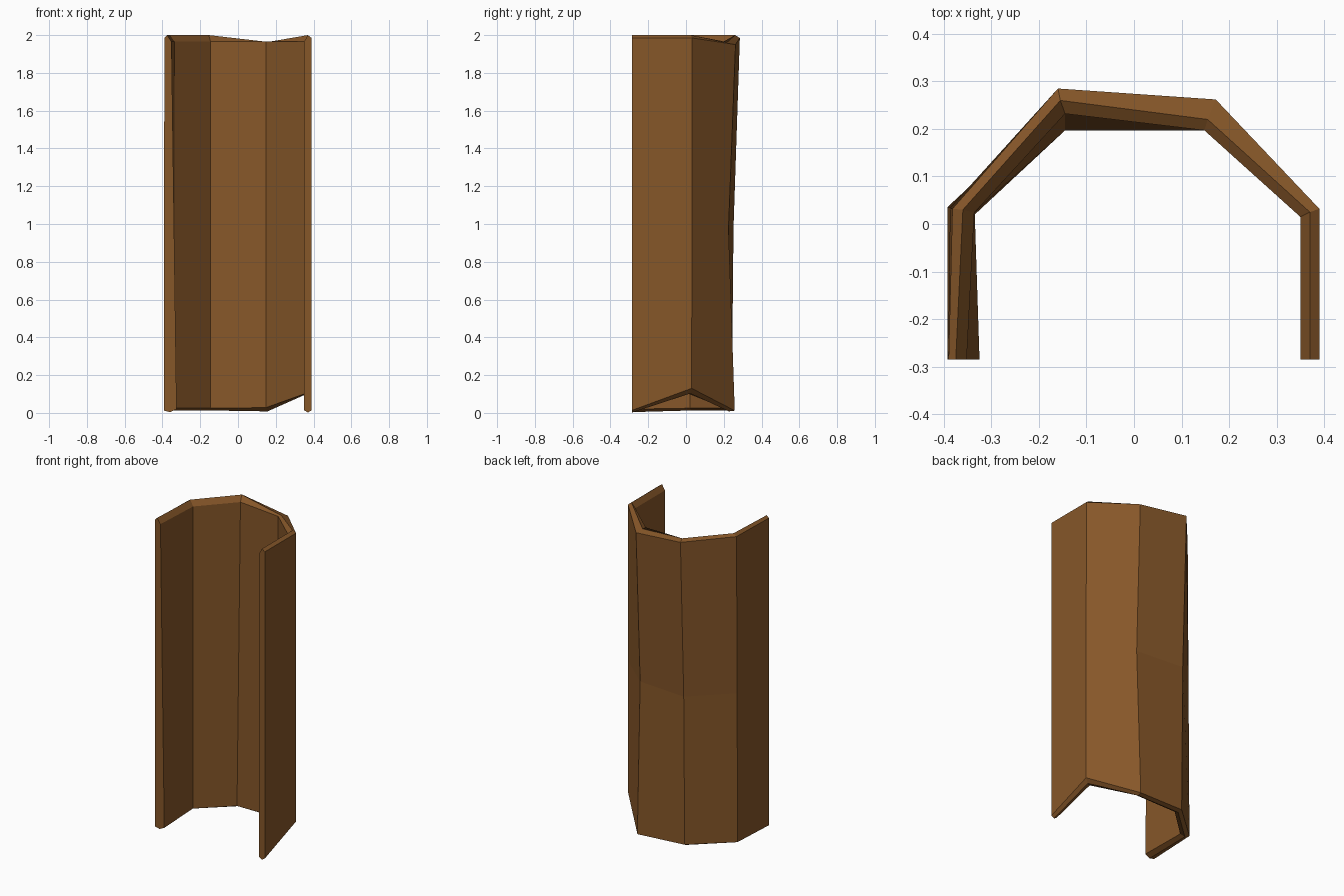
import bpy
import bmesh
from mathutils import Vector

default_cube = bpy.data.objects.get("Cube")
if default_cube:
    bpy.data.objects.remove(default_cube, do_unlink=True)


def make_material(name, colour):
    material = bpy.data.materials.new(name)
    material.use_nodes = True
    material.diffuse_color = colour
    shader = next(n for n in material.node_tree.nodes if n.type == "BSDF_PRINCIPLED")
    shader.inputs["Base Color"].default_value = colour
    shader.inputs["Roughness"].default_value = 0.9
    return material


# Edges of the bark shell, each running from the right front to the left front
FRONT = -0.285
INNER_TOP_HEIGHT = 1.965
MIDDLE_HEIGHT = 0.98
outer_top = [(-.39, FRONT, 1.985), (-.382, .032, 1.985), (-.16, .285, 1.985),
             (.172, .262, 1.95), (.39, .032, 1.985), (.39, FRONT, 1.985)]
crest_top = [(-.375, FRONT, 2), (-.36, .03, 2), (-.155, .26, 2),
             (.155, .22, 1.963), (.37, .025, 2), (.37, FRONT, 2)]
inner_top = [(-.352, FRONT), (-.336, .024), (-.145, .232),
             (.148, .197), (.35, .015), (.35, FRONT)]
inner_bottom = [(-.325, FRONT, .02), (-.335, .02, .025), (-.145, .197, .025),
                (.148, .197, .028), (.35, .015, .1), (.35, FRONT, .014)]
outer_bottom = [(-.392, FRONT, .012), (-.392, .036, .025), (-.16, .242, .025),
                (.165, .258, .012), (.39, .03, .13), (.39, FRONT, .014)]
middle_dent = [0, 0, .012, .035, 0, 0]


def cross_section(i):
    """Closed loop around the thickness of the shell at one corner."""
    top, bottom = Vector(outer_top[i]), Vector(outer_bottom[i])
    inside = Vector(inner_bottom[i])
    lower_crest = (bottom + inside) / 2 - Vector((0, 0, .012))
    middle = (top + bottom) / 2
    middle.y -= middle_dent[i]
    middle.z = MIDDLE_HEIGHT
    inside_top = Vector((*inner_top[i], INNER_TOP_HEIGHT))
    return [top, Vector(crest_top[i]), inside_top, inside, lower_crest, bottom, middle]


# Bridge neighbouring loops and cap the two front edges
bm = bmesh.new()
loops = [[bm.verts.new(point) for point in cross_section(i)]
         for i in range(len(outer_top))]
for first, second in zip(loops, loops[1:]):
    count = len(first)
    for j in range(count):
        k = (j + 1) % count
        bm.faces.new((first[j], first[k], second[k], second[j]))
bm.faces.new(loops[0])
bm.faces.new(loops[-1])
bmesh.ops.recalc_face_normals(bm, faces=bm.faces)

mesh = bpy.data.meshes.new("bark_shell")
bm.to_mesh(mesh)
bm.free()
mesh.materials.append(make_material("bark brown", (.24, .095, .022, 1)))
shell = bpy.data.objects.new("bark_shell", mesh)
bpy.context.collection.objects.link(shell)
